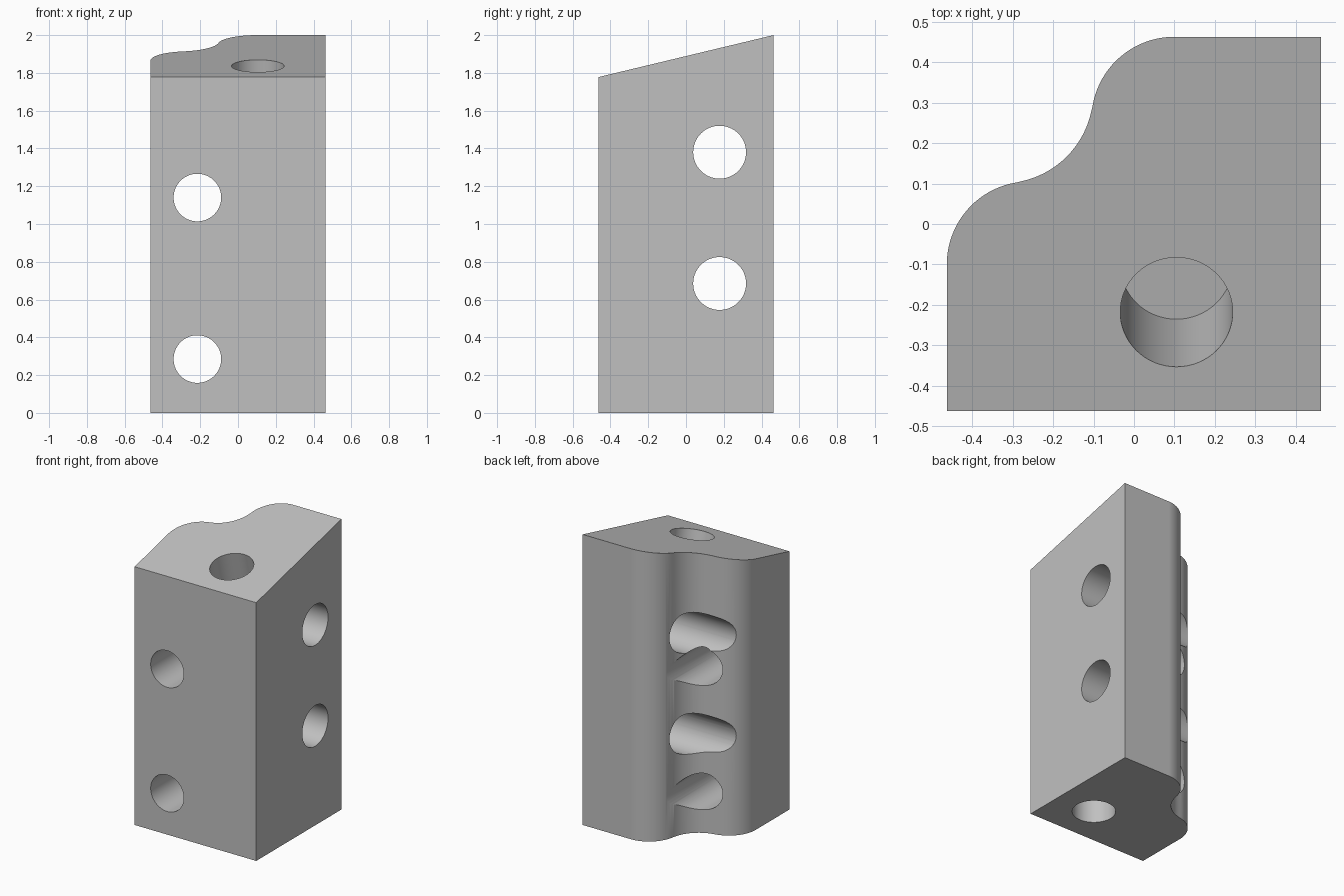
import bpy, bmesh, math
from mathutils import Vector

cube = bpy.data.objects.get("Cube")
if cube:
    bpy.data.objects.remove(cube, do_unlink=True)

H = 0.463                      # half width of the block
FRONT_Z, BACK_Z = 1.778, 2.0   # sloped top
SLOPE = (BACK_Z - FRONT_Z) / (2 * H)

grey = bpy.data.materials.new("plain grey")
grey.use_nodes = True
colour = (0.53, 0.53, 0.53, 1)
grey.diffuse_color = colour
grey.node_tree.nodes["Principled BSDF"].inputs["Base Color"].default_value = colour


def top_z(y):
    return FRONT_Z + SLOPE * (y + H)


def arc(cx, cy, r, start, end, n=20):
    angles = [math.radians(start + (end - start) * i / n) for i in range(n + 1)]
    return [(cx + r * math.cos(a), cy + r * math.sin(a)) for a in angles]


def new_object(name, bm):
    bmesh.ops.recalc_face_normals(bm, faces=bm.faces)
    mesh = bpy.data.meshes.new(name)
    bm.to_mesh(mesh)
    bm.free()
    mesh.materials.append(grey)
    ob = bpy.data.objects.new(name, mesh)
    bpy.context.collection.objects.link(ob)
    return ob


# Block outline: three square corners and an S-shaped double wave
outline = [(-H, -H), (H, -H), (H, H)]
outline += arc(0.10, 0.2575, 0.2055, 90, 170.9)
outline += arc(-0.326, 0.326, 0.2255, -9.1, -80.9)[1:-1]
outline += arc(-0.2575, -0.10, 0.2055, 99.1, 180)

bm = bmesh.new()
base = bm.faces.new([bm.verts.new((x, y, 0)) for x, y in outline])
raised = bmesh.ops.extrude_face_region(bm, geom=[base], use_keep_orig=True)
for v in raised["geom"]:
    if isinstance(v, bmesh.types.BMVert):
        v.co.z = top_z(v.co.y)
block = new_object("drilled_block", bm)
bpy.context.view_layer.objects.active = block
block.select_set(True)


def drill(centre, axis, radius, length):
    """Bore a round hole, with the cutter centred on the given point."""
    bm = bmesh.new()
    bmesh.ops.create_cone(bm, cap_ends=True, segments=64, radius1=radius,
                          radius2=radius, depth=length)
    cutter = new_object("hole_cutter", bm)
    cutter.location = centre
    cutter.rotation_euler = Vector(axis).to_track_quat("Z", "Y").to_euler()
    cutter.hide_render = True
    mod = block.modifiers.new("hole", "BOOLEAN")
    mod.operation, mod.solver, mod.object = "DIFFERENCE", "EXACT", cutter
    bpy.context.view_layer.update()
    bpy.ops.object.modifier_apply(modifier=mod.name)
    bpy.data.objects.remove(cutter, do_unlink=True)


# Through holes from front to back and from side to side
for z in (0.285, 1.14):
    drill((-0.215, 0, z), (0, 1, 0), 0.126, 3)
for z in (0.685, 1.38):
    drill((0, 0.178, z), (1, 0, 0), 0.14, 3)

# Blind holes square to the sloped top and to the bottom
normal = Vector((0, -SLOPE, 1)).normalized()
drill(Vector((0.105, -0.218, top_z(-0.218))), normal, 0.139, 1.01)
drill((0.176, -0.184, 0), (0, 0, 1), 0.137, 1.0)

# Smooth curves with crisp rims and flat faces
bpy.ops.object.shade_smooth_by_angle(angle=math.radians(30))
weighted = block.modifiers.new("flat_faces", "WEIGHTED_NORMAL")
weighted.keep_sharp = True
